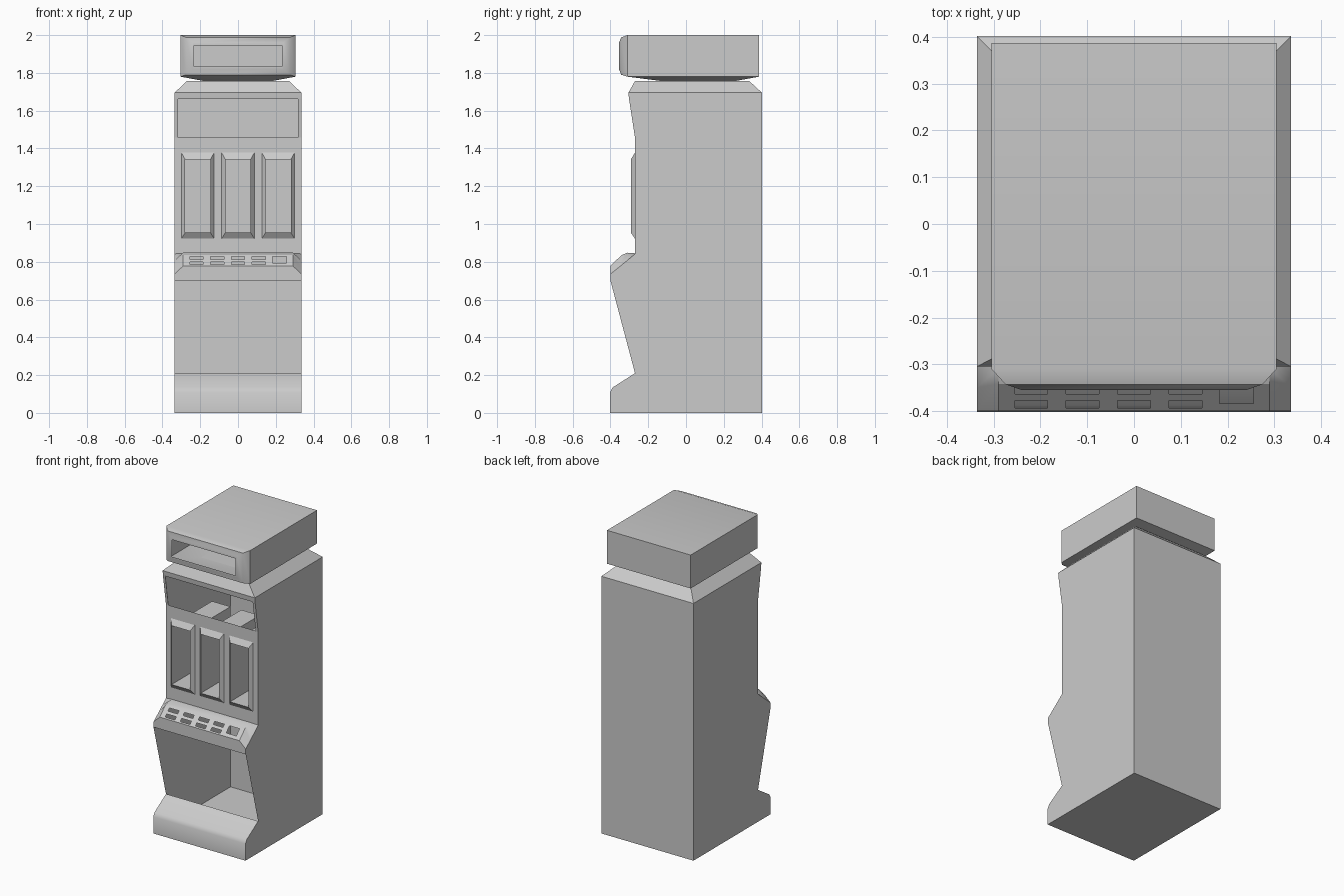
import bpy, bmesh, math

cube = bpy.data.objects.get("Cube")
if cube:
    bpy.data.objects.remove(cube, do_unlink=True)

GREY = (0.6, 0.6, 0.6, 1)
mat = bpy.data.materials.new("plain_grey")
mat.use_nodes = True
mat.diffuse_color = GREY
mat.node_tree.nodes["Principled BSDF"].inputs["Base Color"].default_value = GREY

W = 0.336        # cabinet half width
PW = 0.29        # raised console half width
FRONT = -0.27    # plane of the reel panel


def face(bm, pts):
    bm.faces.new([bm.verts.new(p) for p in pts])


def finish(bm, name):
    bmesh.ops.remove_doubles(bm, verts=bm.verts, dist=0.0005)
    bmesh.ops.recalc_face_normals(bm, faces=bm.faces)
    mesh = bpy.data.meshes.new(name)
    bm.to_mesh(mesh)
    bm.free()
    mesh.materials.append(mat)
    ob = bpy.data.objects.new(name, mesh)
    bpy.context.collection.objects.link(ob)
    bpy.ops.object.select_all(action='DESELECT')
    ob.select_set(True)
    bpy.context.view_layer.objects.active = ob
    bpy.ops.object.shade_smooth_by_angle(angle=math.radians(38))


def strip(bm, rows):
    """Quads across x between rows of (half width, y, z)."""
    for (w1, y1, z1), (w2, y2, z2) in zip(rows, rows[1:]):
        face(bm, [(-w1, y1, z1), (w1, y1, z1), (w2, y2, z2), (-w2, y2, z2)])


def perforated(bm, low, high, half, holes):
    """Flat panel from low to high (y, z), open at holes (x0, x1, t0, t1)."""
    xs = sorted({-half, half, *(v for h in holes for v in h[:2])})
    ts = sorted({0, 1, *(v for h in holes for v in h[2:])})

    def at(x, t):
        return (x, low[0] + (high[0] - low[0]) * t, low[1] + (high[1] - low[1]) * t)

    for x0, x1 in zip(xs, xs[1:]):
        for t0, t1 in zip(ts, ts[1:]):
            mx, mt = (x0 + x1) / 2, (t0 + t1) / 2
            if not any(a < mx < b and c < mt < d for a, b, c, d in holes):
                face(bm, [at(x0, t0), at(x1, t0), at(x1, t1), at(x0, t1)])


def ring(cx, half, z0, z1, y):
    return [(cx - half, y, z0), (cx + half, y, z0), (cx + half, y, z1), (cx - half, y, z1)]


def flat_ring(half, y0, y1, z):
    return [(-half, y0, z), (half, y0, z), (half, y1, z), (-half, y1, z)]


def bridge(bm, a, b, skip=()):
    for i in range(4):
        if i not in skip:
            j = (i + 1) % 4
            face(bm, [a[i], a[j], b[j], b[i]])


# Hollow cabinet: side walls, floor, back, base step and top
base = [(-0.402, 0), (-0.402, 0.11), (-0.388, 0.135), (FRONT, 0.21)]
console_edge = [(-0.4, 0.735), (-0.35, 0.775), (-0.31, 0.808), (FRONT, 0.842)]
upper = [(FRONT, 1.457), (-0.302, 1.664), (-0.305, 1.695)]
bm = bmesh.new()
outline = [(0.402, 0)] + base + [(-0.4, 0.70)] + console_edge + upper + [(0.402, 1.695)]
for x in (-W, W):
    face(bm, [(x, y, z) for y, z in outline])
strip(bm, [(W, y, z) for y, z in [(0.402, 1.695), (0.402, 0)] + base])
roof = flat_ring(0.27, -0.27, 0.335, 1.757)
bridge(bm, flat_ring(W, -0.305, 0.402, 1.695), roof)
face(bm, roof)
finish(bm, "cabinet")

# Display surround with a wide opening
bm = bmesh.new()
perforated(bm, upper[0], upper[1], W, [(-0.318, 0.318, 0.01, 0.99)])
strip(bm, [(W, y, z) for y, z in upper[1:]])
finish(bm, "display_surround")

# Reel panel with three window cutouts
bottom, top = 0.842, 1.457
z0, z1 = 0.922, 1.378
centres = (-0.213, 0, 0.213)
span = top - bottom
bm = bmesh.new()
perforated(bm, (FRONT, bottom), (FRONT, top), W,
           [(c - 0.087, c + 0.087, (z0 - bottom) / span, (z1 - bottom) / span)
            for c in centres])
finish(bm, "reel_panel")

# Bevelled window frames with deep reel pockets
for c, label in zip(centres, ("right", "middle", "left")):
    bm = bmesh.new()
    lip = ring(c, 0.067, 0.954, 1.342, -0.292)
    back = ring(c, 0.067, 0.954, 1.342, 0.13)
    bridge(bm, ring(c, 0.087, z0, z1, FRONT), lip)
    bridge(bm, lip, back)
    face(bm, back)
    finish(bm, label + "_reel_window")

# Raised console with button openings
bm = bmesh.new()
low, high = (-0.4, 0.778), (-0.342, 0.835)
crest, rear = (-0.31, 0.848), (FRONT, 0.845)
strip(bm, [(W, -0.4, 0.70), (W, *console_edge[0]), (PW, *low)])
holes = [(x - 0.035, x + 0.035, t, t + 0.26)
         for x in (-0.22, -0.11, 0, 0.11) for t in (0.12, 0.62)]
holes.append((0.183, 0.256, 0.28, 0.88))
perforated(bm, low, high, PW, holes)
strip(bm, [(PW, *high), (PW, *crest), (PW, *rear)])
inner = [low, high, crest, rear]
for s in (-1, 1):
    for i in range(3):
        a, b = console_edge[i:i + 2]
        c, d = inner[i:i + 2]
        face(bm, [(s * W, *a), (s * W, *b), (s * PW, *d), (s * PW, *c)])
finish(bm, "button_console")

# Hollow sign box with rounded front and tapered neck
bm = bmesh.new()
back = ring(0, 0.305, 1.78, 2.0, 0.387)
rings = [back, ring(0, 0.305, 1.78, 2.0, -0.31), ring(0, 0.275, 1.79, 1.988, -0.343),
         ring(0, 0.24, 1.82, 1.96, -0.355), ring(0, 0.232, 1.833, 1.945, -0.355)]
face(bm, back)
for i, (a, b) in enumerate(zip(rings, rings[1:])):
    bridge(bm, a, b, skip=(0,) if i == 0 else ())
bridge(bm, flat_ring(0.305, -0.31, 0.387, 1.78), flat_ring(0.18, -0.13, 0.26, 1.757))
finish(bm, "sign_box")
